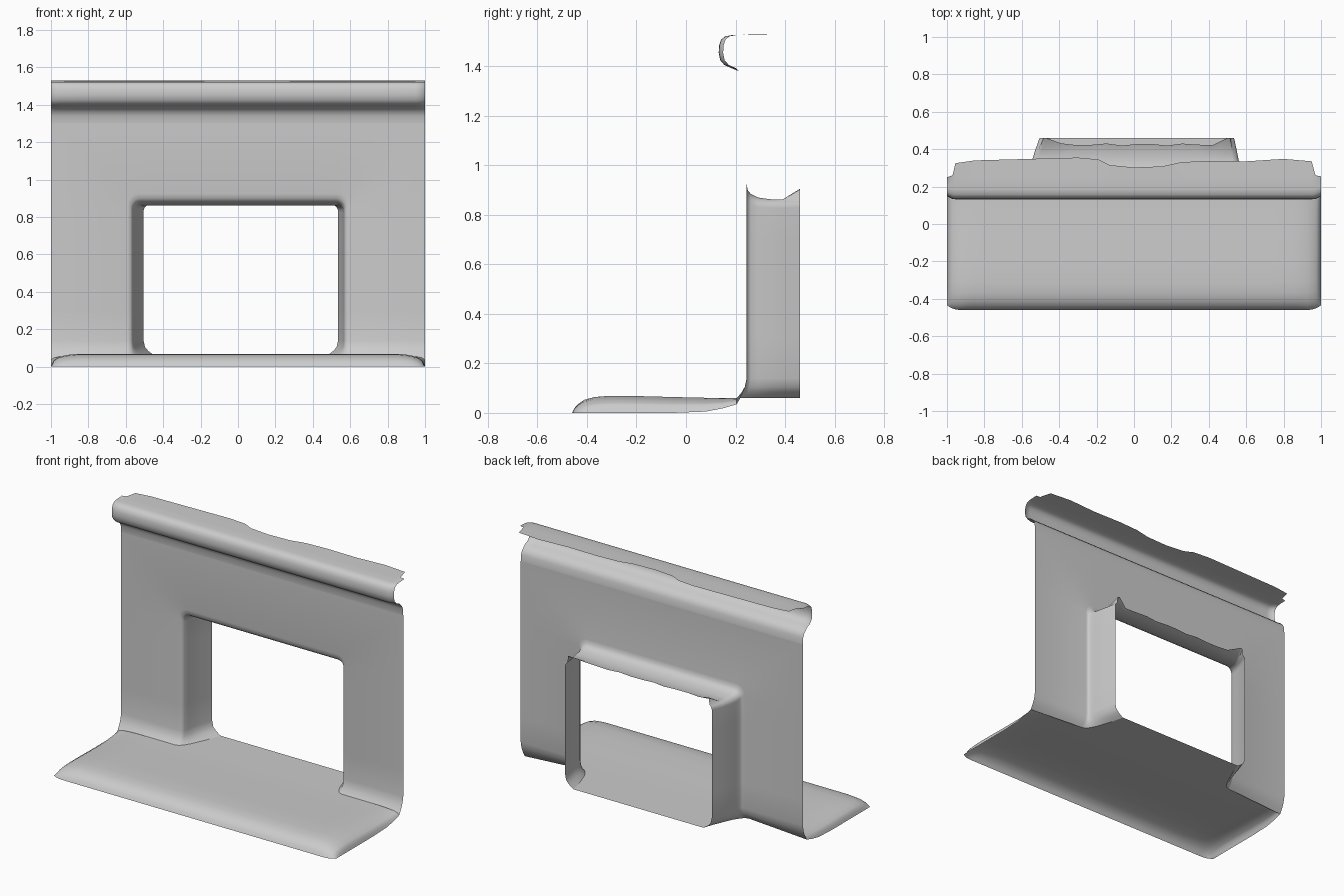
import bpy
from math import sin, cos, pi

if "Cube" in bpy.data.objects:
    bpy.data.objects.remove(bpy.data.objects["Cube"])


def sheet(name, rows, facing, closed=False):
    """Skin rows of points into one open, smooth surface facing a given axis."""
    n = len(rows[0])
    verts = [p for row in rows for p in row]
    faces = []
    for r in range(len(rows) - 1):
        for i in range(n if closed else n - 1):
            j = (i + 1) % n
            faces.append((r * n + i, r * n + j, (r + 1) * n + j, (r + 1) * n + i))
    mesh = bpy.data.meshes.new(name)
    mesh.from_pydata(verts, [], faces)
    mesh.update()
    axis, sign = facing
    if sum(p.normal[axis] * p.area for p in mesh.polygons) * sign < 0:
        mesh.flip_normals()
    obj = bpy.data.objects.new(name, mesh)
    bpy.context.collection.objects.link(obj)
    bpy.ops.object.select_all(action='DESELECT')
    obj.select_set(True)
    bpy.context.view_layer.objects.active = obj
    bpy.ops.object.shade_smooth_by_angle(angle=0.9)
    return obj


def lerp_table(table, x):
    for (x0, y0), (x1, y1) in zip(table, table[1:]):
        if x <= x1:
            return y0 + (y1 - y0) * max(0, x - x0) / (x1 - x0)
    return table[-1][1]


WALL_Y, WALL_TOP, FLOOR_Z = 0.245, 1.3, 0.06
LEVELS = [0.06, 0.07, 0.085, 0.105, 0.14, 0.3, 0.5, 0.7]
ARC, TOP = 8, 12


def cove(z, start, size):
    """Inward curve where an upright surface meets the floor."""
    return size * max(0, (start - z) / (start - FLOOR_Z)) ** 2


def arch(y, left, right, top, r, depth):
    """Opening outline, left foot to right foot."""
    pts = []
    for z in LEVELS:
        pts.append((left + depth * cove(z, 0.13, 0.06), z))
    for k in range(ARC + 1):
        a = pi - k / ARC * pi / 2
        pts.append((left + r + r * cos(a), top - r + r * sin(a)))
    for k in range(1, TOP):
        pts.append((left + r + (right - left - 2 * r) * k / TOP, top))
    for k in range(ARC + 1):
        a = pi / 2 - k / ARC * pi / 2
        pts.append((right - r + r * cos(a), top - r + r * sin(a)))
    for z in reversed(LEVELS):
        pts.append((right - depth * cove(z, 0.13, 0.06), z))
    return [(x, y - (1 - depth) * cove(z, 0.14, 0.04), z) for x, z in pts]


def outer_edge(ring):
    """Project the opening outline onto the wall's rectangular border."""
    n, out = len(ring), []
    nl = len(LEVELS)
    for i, (x, y, z) in enumerate(ring):
        side = -1 if i < n / 2 else 1
        k = min(i, n - 1 - i)
        if k < nl:
            p = (side, z - 0.025 * cove(z, 0.14, 1))
        elif k <= nl + ARC:
            t = (k - nl) / ARC
            z0, x0 = 0.83, 0.55
            p = ((side, z0 + (WALL_TOP - z0) * 2 * t) if t <= 0.5 else
                 (side * (1 - (1 - x0) * (2 * t - 1)), WALL_TOP))
        else:
            p = (x, WALL_TOP)
        out.append((p[0], y, p[1]))
    return out


# Wall, flared jambs, lintel and firebox floor: y, left, right, top, radius, depth
RINGS = [(0.245, -0.59, 0.59, 0.925, 0.06, 0), (0.249, -0.572, 0.575, 0.90, 0.05, 0.1),
         (0.262, -0.564, 0.569, 0.884, 0.045, 0.3), (0.29, -0.557, 0.565, 0.87, 0.04, 0.6),
         (0.34, -0.545, 0.56, 0.863, 0.035, 0.85), (0.39, -0.53, 0.55, 0.862, 0.035, 1)]
rings = [arch(*r) for r in RINGS]
back = arch(0.46, -0.505, 0.535, 0.865, 0.035, 1)
lip = []
for i, (x, y, z) in enumerate(back):
    if z > 0.86:
        if abs(x) < 0.47:
            y, z = 0.425 + 0.006 * sin(i * 2.3), 0.873
        else:
            z += 0.04
    lip.append((x, y, z))
back = lip
front = rings[0]
wall = [outer_edge(front)] + rings + [back]
sheet("wall_and_jambs", wall, (1, -1))
# the floor strip between the jamb feet
sheet("firebox_floor", [[tuple(r[0][a] + (r[-1][a] - r[0][a]) * k / 8 for a in range(3))
                         for k in range(9)] for r in rings + [back]], (2, 1))

# Hearth with rolled front edge and drooping ends
HEARTH = [(-0.46, 0), (-0.45, 0.02), (-0.435, 0.037), (-0.41, 0.053), (-0.37, 0.064),
          (-0.31, 0.069), (-0.2, 0.068), (-0.05, 0.064), (0.08, 0.061), (0.15, 0.06), (0.205, 0.06)]
DROOP = [(0, 0), (0.86, 0), (0.92, 0.1), (0.96, 0.27), (0.985, 0.5), (1, 1)]
half = [0.0, 0.3, 0.59, 0.75, 0.86, 0.9, 0.93, 0.96, 0.975, 0.985, 0.993, 1.0]
xs = [-x for x in reversed(half[1:])] + half
rows = []
for y, z in HEARTH:
    end_z = 0.035 * (max(0, y) / 0.205) ** 2
    row = []
    for x in xs:
        d = lerp_table(DROOP, abs(x))
        corner = 0.025 * max(0, (abs(x) - 0.93) / 0.07) ** 2 if y < -0.3 else 0
        row.append((x, y + corner, z + (min(z, end_z) - z) * d))
    rows.append(row)
sheet("hearth", rows, (2, 1))

# Mantel moulding with an uneven rear edge
MANTEL = [(0.245, 1.3), (0.242, 1.34), (0.232, 1.363), (0.215, 1.38), (0.185, 1.392),
          (0.155, 1.405), (0.138, 1.425), (0.132, 1.455), (0.134, 1.485), (0.142, 1.508),
          (0.158, 1.521), (0.185, 1.526), (0.25, 1.528)]
REAR = [(-1, 0.25), (-0.97, 0.26), (-0.955, 0.325), (-0.85, 0.34), (-0.3, 0.355), (-0.19, 0.345),
        (-0.13, 0.315), (0, 0.302), (0.15, 0.308), (0.25, 0.33), (0.4, 0.338), (0.6, 0.335),
        (0.8, 0.348), (0.95, 0.335), (0.97, 0.26), (1, 0.255)]
mx = sorted(set([p[0] for p in REAR] + [-0.99, 0.99, -0.7, -0.5]))
rows = []
for y, z in MANTEL:
    rows.append([(x, y + (0.018 * max(0, (abs(x) - 0.955) / 0.045) ** 2 if 1.39 < z < 1.527 else 0), z)
                 for x in mx])
rows.append([(x, lerp_table(REAR, x), 1.53) for x in mx])
sheet("mantel", rows, (1, -1))
